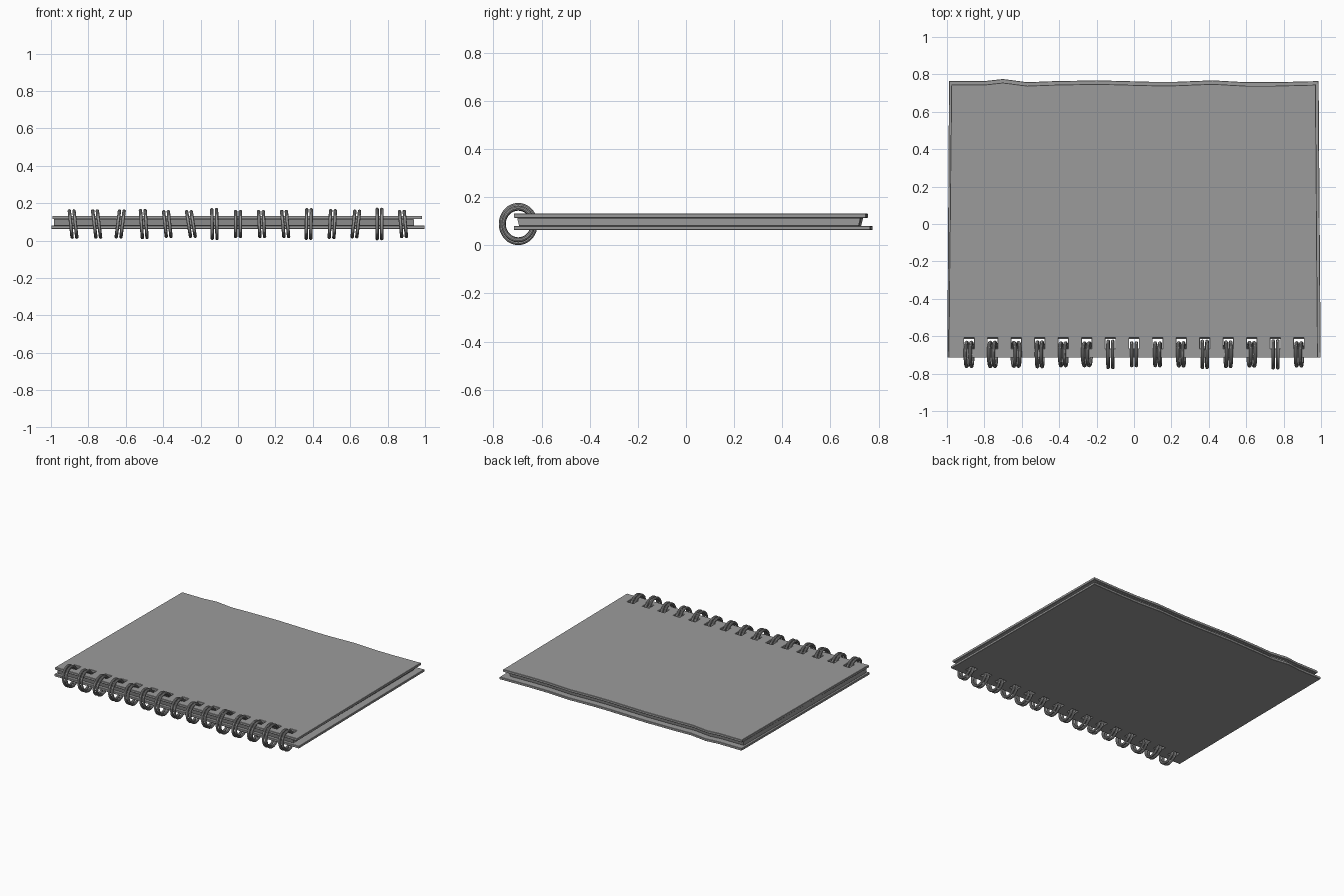
import bpy
import math
from mathutils import Matrix

if "Cube" in bpy.data.objects:
    bpy.data.objects.remove(bpy.data.objects["Cube"], do_unlink=True)

grey = bpy.data.materials.new("plain grey")
grey.use_nodes = True
COLOUR = (0.33, 0.33, 0.33, 1)
grey.diffuse_color = COLOUR
grey.node_tree.nodes["Principled BSDF"].inputs["Base Color"].default_value = COLOUR

RINGS = 15
STEP = 0.126
ring_x = [(i - RINGS // 2) * STEP for i in range(RINGS)]

# Uneven back edge: x position and offset from the straight line
WAVE = [(-0.8, 0), (-0.7, 0.011), (-0.57, -0.006), (-0.45, -0.001), (-0.2, 0.004),
        (0.1, -0.004), (0.22, -0.004), (0.42, 0.004), (0.6, -0.006), (0.75, -0.006)]


def slab(name, front, back, front_x, back_x, z_low, z_high, flare=0):
    """Sheet with a wavy back edge and a row of punched holes."""
    curve = bpy.data.curves.new(name, "CURVE")
    curve.dimensions = "2D"
    curve.fill_mode = "BOTH"
    edge = 0.002
    curve.extrude = (z_high - z_low) / 2 - edge
    curve.bevel_depth = edge
    curve.bevel_resolution = 0
    curve.offset = -edge

    def outline(points):
        spline = curve.splines.new("POLY")
        spline.points.add(len(points) - 1)
        for p, (x, y) in zip(spline.points, points):
            p.co = (x, y, 0, 1)
        spline.use_cyclic_u = True

    wavy = [(x, back + dy) for x, dy in reversed(WAVE)]
    outline([(front_x[0], front), (front_x[1], front), (back_x[1], back)]
            + wavy + [(back_x[0], back)])
    for x in ring_x:
        outline([(x - 0.026, -0.61), (x + 0.026, -0.61),
                 (x + 0.026, -0.665), (x - 0.026, -0.665)])

    # Turn the outline into a solid mesh
    temp = bpy.data.objects.new(name + " outline", curve)
    bpy.context.collection.objects.link(temp)
    bpy.context.view_layer.update()
    evaluated = temp.evaluated_get(bpy.context.evaluated_depsgraph_get())
    mesh = bpy.data.meshes.new_from_object(evaluated)
    bpy.data.objects.remove(temp, do_unlink=True)
    mid = (z_low + z_high) / 2
    for v in mesh.vertices:
        if v.co.z > 0:
            v.co.y *= 1 + flare
        v.co.z += mid
    mesh.materials.clear()
    mesh.materials.append(grey)
    for poly in mesh.polygons:
        poly.use_smooth = False
    obj = bpy.data.objects.new(name, mesh)
    bpy.context.collection.objects.link(obj)
    return obj


# Covers and page block
slab("back_cover", -0.715, 0.764, (-0.998, 0.998), (-0.989, 0.987), 0.063, 0.08)
slab("pages", -0.694, 0.717, (-0.985, 0.94), (-0.975, 0.935), 0.08, 0.114, 0.01)
slab("front_cover", -0.715, 0.745, (-0.992, 0.983), (-0.977, 0.972), 0.114, 0.132)

# Binding: pairs of wire loops, each pair with its own lean and size
LEAN = [-6, -7, 7, -4, -6, -9, -1, 0, -3, -5, 1, 3, 6, 0, -5]
SIZE = [78, 78, 77, 80, 74, 74, 84, 74, 74, 75, 84, 79, 76, 86, 75]
WIRE = 0.0095
for i, x in enumerate(ring_x):
    outer = SIZE[i] / 1000
    for side, shift in (("left", 0.0125), ("right", -0.0125)):
        bpy.ops.mesh.primitive_torus_add(
            major_radius=outer - WIRE, minor_radius=WIRE,
            major_segments=32, minor_segments=10)
        ring = bpy.context.object
        ring.name = f"ring_{i + 1}_{side}"
        # Stand the loop upright, flatten it a little, then lean it
        ring.data.transform(
            Matrix.Translation((x + shift, -0.697, 0.0885))
            @ Matrix.Rotation(math.radians(LEAN[i]), 4, "Y")
            @ Matrix.Diagonal((1, 0.94, 1.02, 1))
            @ Matrix.Rotation(math.pi / 2, 4, "Y"))
        ring.location = (0, 0, 0)
        ring.data.materials.append(grey)
        bpy.ops.object.shade_smooth_by_angle()
